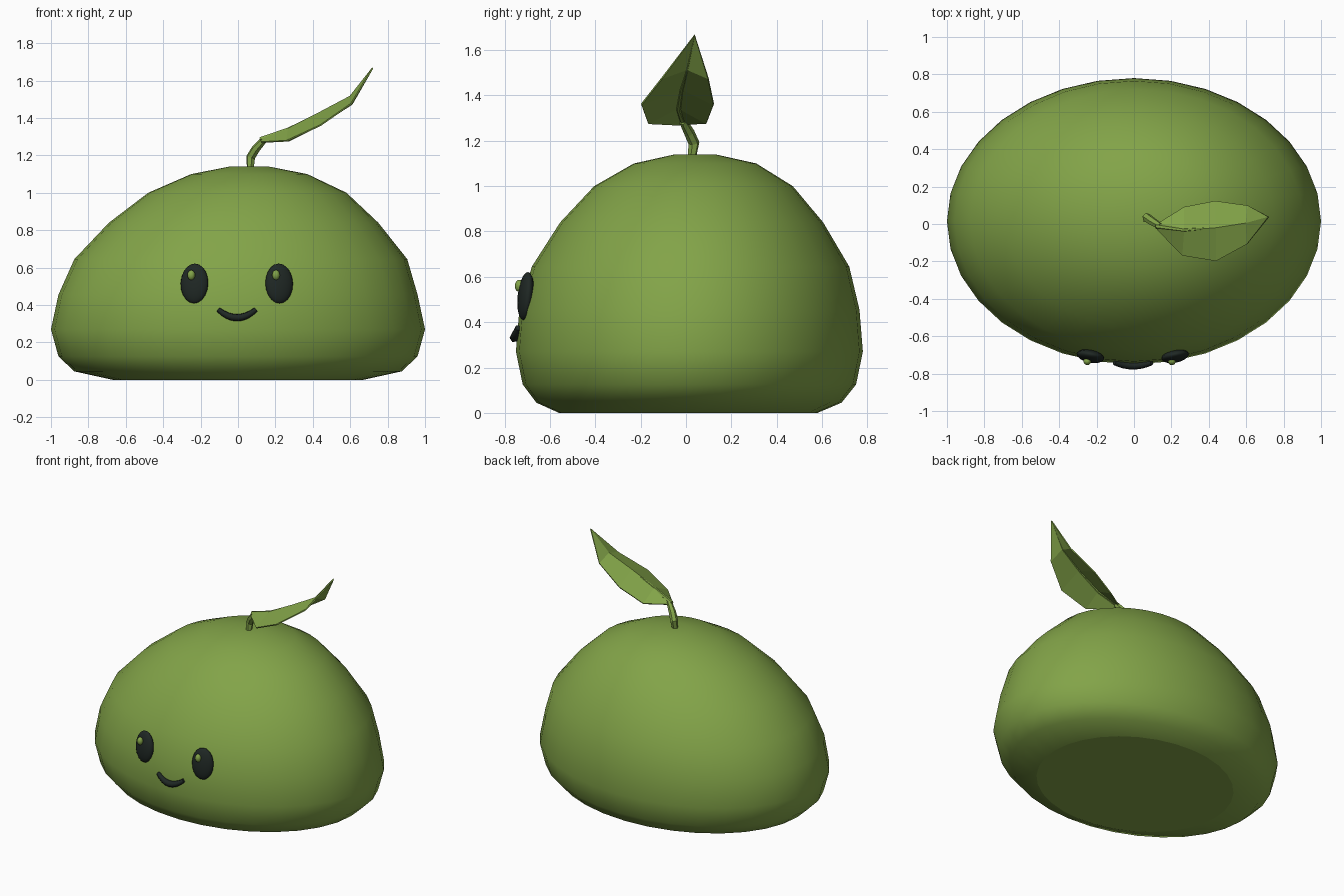
import bpy, bmesh
from math import sin, cos, pi, radians

old = bpy.data.objects.get("Cube")
if old:
    bpy.data.objects.remove(old, do_unlink=True)


def material(name, rgb):
    m = bpy.data.materials.new(name)
    m.use_nodes = True
    m.diffuse_color = (*rgb, 1)
    bsdf = next(n for n in m.node_tree.nodes if n.type == 'BSDF_PRINCIPLED')
    bsdf.inputs["Base Color"].default_value = (*rgb, 1)
    bsdf.inputs["Roughness"].default_value = 0.7
    return m


GREEN = material("leaf green", (0.225, 0.37, 0.065))
DARK = material("dark charcoal", (0.014, 0.021, 0.018))


def add_mesh(name, bm, mat):
    bmesh.ops.recalc_face_normals(bm, faces=bm.faces)
    me = bpy.data.meshes.new(name)
    bm.to_mesh(me)
    bm.free()
    me.materials.append(mat)
    ob = bpy.data.objects.new(name, me)
    bpy.context.collection.objects.link(ob)
    return ob


def ellipsoid(name, loc, size, mat, rot=(0, 0, 0), segments=16, rings=10):
    bm = bmesh.new()
    bmesh.ops.create_uvsphere(bm, u_segments=segments, v_segments=rings, radius=1)
    for f in bm.faces:
        f.smooth = True
    ob = add_mesh(name, bm, mat)
    ob.location, ob.scale, ob.rotation_euler = loc, size, rot
    return ob


def tube(name, points, radius, mat, smooth=True):
    """Round tube through points given as (x, y, z, radius factor)."""
    cu = bpy.data.curves.new(name, 'CURVE')
    cu.dimensions = '3D'
    cu.bevel_depth = radius
    cu.bevel_resolution = 1
    cu.use_fill_caps = True
    sp = cu.splines.new('POLY')
    sp.points.add(len(points) - 1)
    for p, (x, y, z, r) in zip(sp.points, points):
        p.co = (x, y, z, 1)
        p.radius = r
    sp.use_smooth = smooth
    cu.materials.append(mat)
    ob = bpy.data.objects.new(name, cu)
    bpy.context.collection.objects.link(ob)
    return ob


# Body: stacked ellipses (z, centre x, centre y, half width, half depth)
RINGS = [
    (0.0, 0, 0.01, 0.67, 0.57), (0.045, 0, 0.013, 0.875, 0.673),
    (0.125, 0, 0.015, 0.96, 0.735), (0.27, 0, 0.015, 1.0, 0.765),
    (0.455, 0, 0.015, 0.96, 0.75), (0.645, 0.015, 0.02, 0.89, 0.70),
    (0.84, 0.03, 0.025, 0.72, 0.58), (1.0, 0.05, 0.033, 0.53, 0.438),
    (1.1, 0.06, 0.04, 0.31, 0.27), (1.14, 0.06, 0.04, 0.105, 0.09),
]
SIDES = 32
bm = bmesh.new()
loops = []
for z, cx, cy, rx, ry in RINGS:
    loops.append([bm.verts.new((cx + rx * cos(2 * pi * i / SIDES),
                                cy + ry * sin(2 * pi * i / SIDES), z))
                  for i in range(SIDES)])
for low, high in zip(loops, loops[1:]):
    for i in range(SIDES):
        j = (i + 1) % SIDES
        bm.faces.new((low[i], low[j], high[j], high[i])).smooth = True
bm.faces.new(loops[-1]).smooth = True
bm.faces.new(loops[0])  # flat underside
add_mesh("body", bm, GREEN)

# Eyes with small glints
for side, x in (("right", -0.233), ("left", 0.22)):
    turn = radians(11 if x > 0 else -11)
    ellipsoid(side + "_eye", (x, -0.707, 0.515), (0.075, 0.033, 0.107),
              DARK, (radians(-6), 0, turn))
    ellipsoid(side + "_eye_glint", (x - 0.017, -0.735, 0.56),
              (0.021, 0.02, 0.027), GREEN, (0, 0, turn), 10, 8)

# Smile
smile = []
for k in range(-4, 5):
    t = k / 4
    smile.append((-0.005 + 0.1 * t, -0.757 + 0.016 * t * t,
                  0.332 + 0.043 * t * t, 1 - 0.35 * t * t))
tube("smile", smile, 0.021, DARK)

# Stem
tube("stem", [(0.065, 0.025, 1.12, 0.7), (0.068, 0.035, 1.19, 0.95),
              (0.095, 0.015, 1.235, 0.9), (0.14, -0.012, 1.285, 0.7)],
     0.026, GREEN, False)

# Leaf: folded sheet, each row is back edge, midrib, front edge
ROWS = [
    ((0.125, 0.0, 1.275), (0.12, -0.012, 1.29), (0.125, -0.03, 1.27)),
    ((0.27, 0.09, 1.277), (0.27, -0.033, 1.345), (0.26, -0.167, 1.277)),
    ((0.435, 0.122, 1.36), (0.44, -0.02, 1.43), (0.44, -0.197, 1.36)),
    ((0.61, 0.098, 1.475), (0.60, 0.005, 1.515), (0.605, -0.107, 1.475)),
]
bm = bmesh.new()
rows = [[bm.verts.new(p) for p in row] for row in ROWS]
tip = bm.verts.new((0.72, 0.038, 1.667))
for a, b in zip(rows, rows[1:]):
    for i in range(2):
        bm.faces.new((a[i], a[i + 1], b[i + 1], b[i]))
for i in range(2):
    bm.faces.new((rows[-1][i], rows[-1][i + 1], tip))
leaf = add_mesh("leaf", bm, GREEN)
mod = leaf.modifiers.new("thickness", 'SOLIDIFY')
mod.thickness = 0.008
mod.offset = 0

# Raised midrib tapering to the leaf tip
rib = [(*row[1][:2], row[1][2] - 0.006, 1 - 0.25 * i) for i, row in enumerate(ROWS)]
tube("leaf_midrib", rib + [(0.715, 0.037, 1.655, 0.1)], 0.015, GREEN, False)
